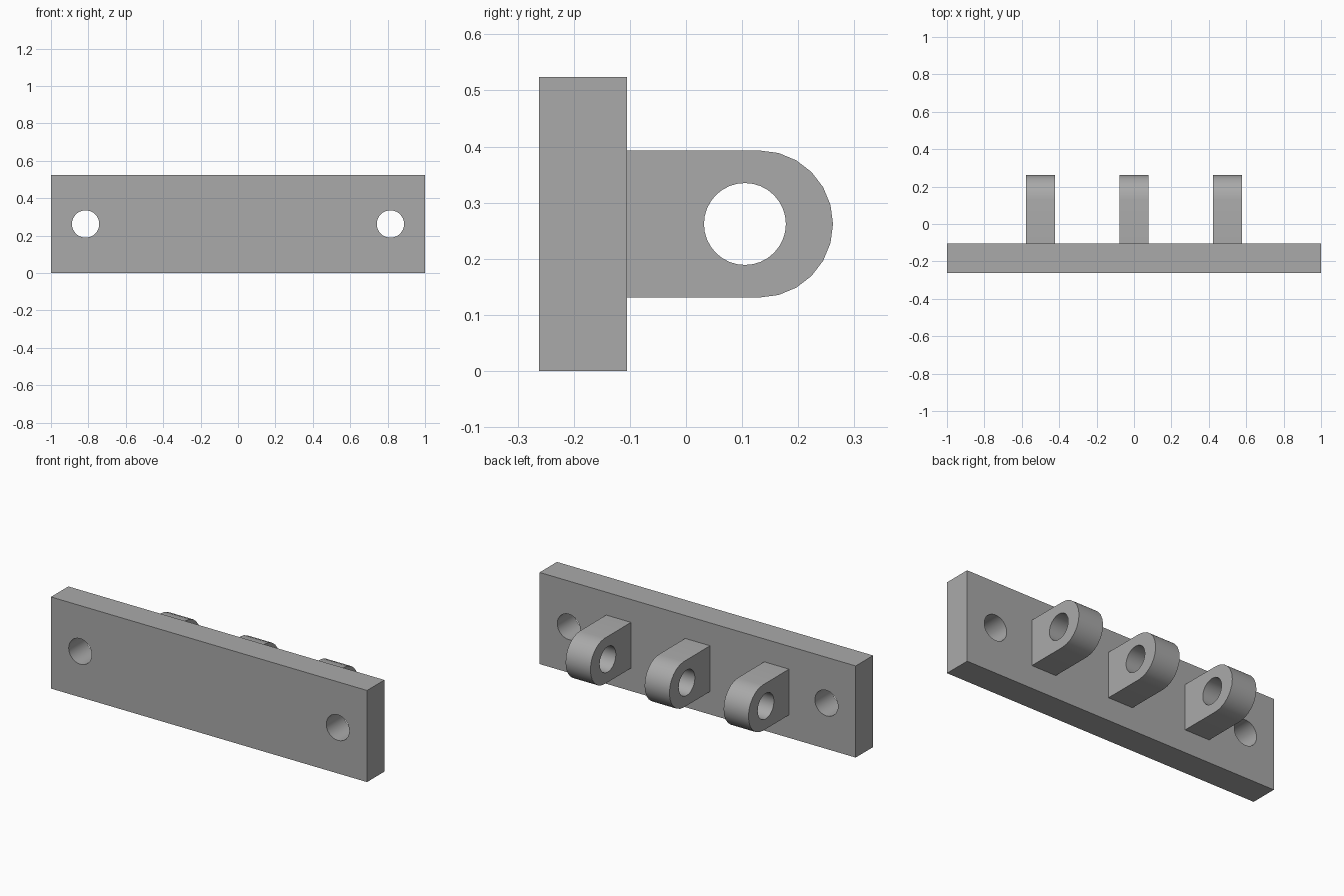
import bpy
import bmesh
from math import pi, sin, cos
from mathutils import Matrix

cube = bpy.data.objects.get("Cube")
if cube:
    bpy.data.objects.remove(cube, do_unlink=True)

PLATE_FRONT, PLATE_BACK = -0.262, -0.105
HEIGHT = 0.524
MID_Z = HEIGHT / 2
LUG_RADIUS = 0.131
LUG_WIDTH = 0.157
HOLE_RADIUS = 0.073

steel = bpy.data.materials.new("grey_metal")
steel.use_nodes = True
GREY = (0.4, 0.4, 0.4, 1)
steel.diffuse_color = GREY
steel.node_tree.nodes["Principled BSDF"].inputs["Base Color"].default_value = GREY


def make_object(name, bm):
    bmesh.ops.recalc_face_normals(bm, faces=bm.faces)
    mesh = bpy.data.meshes.new(name)
    bm.to_mesh(mesh)
    bm.free()
    mesh.materials.append(steel)
    obj = bpy.data.objects.new(name, mesh)
    bpy.context.collection.objects.link(obj)
    return obj


def prism(name, points, x0, x1):
    """Extrude a (y, z) outline along x."""
    bm = bmesh.new()
    face = bm.faces.new([bm.verts.new((x0, y, z)) for y, z in points])
    grown = bmesh.ops.extrude_face_region(bm, geom=[face])["geom"]
    verts = [v for v in grown if isinstance(v, bmesh.types.BMVert)]
    bmesh.ops.translate(bm, vec=(x1 - x0, 0, 0), verts=verts)
    return make_object(name, bm)


def drill(target, centre, axis):
    """Cut a round through hole along the given axis."""
    bm = bmesh.new()
    turn = Matrix.Rotation(pi / 2, 4, "X" if axis == "Y" else "Y")
    bmesh.ops.create_cone(bm, cap_ends=True, segments=32, radius1=HOLE_RADIUS,
                          radius2=HOLE_RADIUS, depth=0.4,
                          matrix=Matrix.Translation(centre) @ turn)
    cutter = make_object("hole_cutter", bm)
    cutter.hide_render = True
    mod = target.modifiers.new("hole", "BOOLEAN")
    mod.operation = "DIFFERENCE"
    mod.solver = "EXACT"
    mod.object = cutter
    bpy.context.view_layer.objects.active = target
    bpy.ops.object.modifier_apply(modifier=mod.name)
    bpy.data.objects.remove(cutter, do_unlink=True)


def smooth(obj):
    bpy.ops.object.select_all(action="DESELECT")
    obj.select_set(True)
    bpy.context.view_layer.objects.active = obj
    bpy.ops.object.shade_smooth_by_angle(angle=pi / 6)


# Mounting plate with a screw hole near each end
plate = prism("mounting_plate", [(PLATE_FRONT, 0), (PLATE_BACK, 0),
                                 (PLATE_BACK, HEIGHT), (PLATE_FRONT, HEIGHT)], -1, 1)
for side in (-1, 1):
    drill(plate, (side * 0.815, (PLATE_FRONT + PLATE_BACK) / 2, MID_Z), "Y")
smooth(plate)

# Three round-ended hinge lugs, each with a pin hole
arc = [-pi / 2 + pi * i / 12 for i in range(13)]
outline = [(LUG_RADIUS + LUG_RADIUS * cos(a), MID_Z + LUG_RADIUS * sin(a)) for a in arc]
outline += [(PLATE_BACK, MID_Z + LUG_RADIUS), (PLATE_BACK, MID_Z - LUG_RADIUS)]
for name, x in (("right", -0.5), ("middle", 0), ("left", 0.5)):
    lug = prism(name + "_hinge_lug", outline, x - LUG_WIDTH / 2, x + LUG_WIDTH / 2)
    drill(lug, (x, 0.105, MID_Z), "X")
    smooth(lug)
